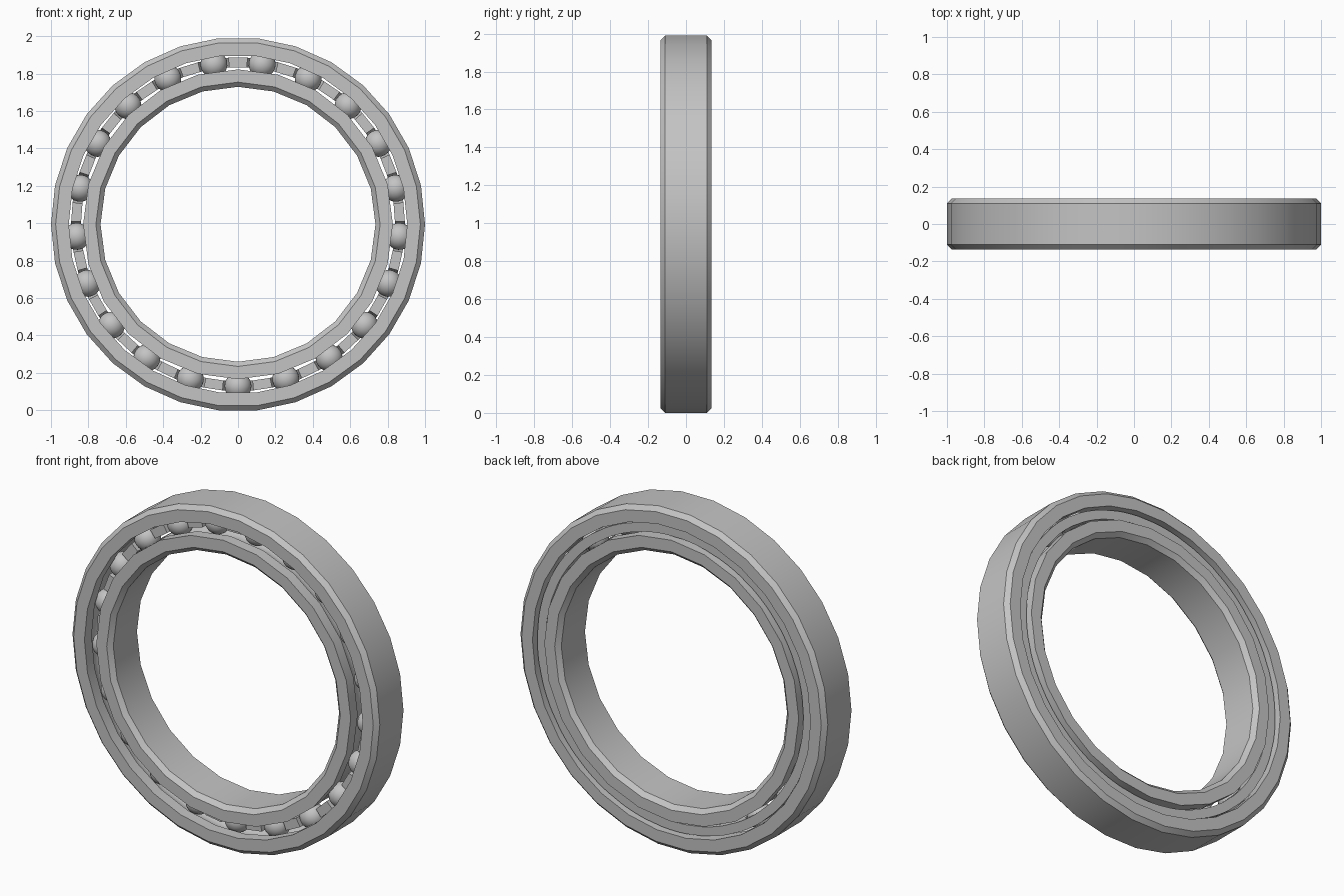
import bpy, bmesh, math
from mathutils import Vector, Matrix

if "Cube" in bpy.data.objects:
    bpy.data.objects.remove(bpy.data.objects["Cube"])

CZ = math.cos(math.pi / 30)      # axis height: outer ring rests on a flat
PITCH, BALL, N_BALLS = 0.865, 0.072, 21
HW, CH = 0.135, 0.025            # half width and chamfer of the rings

steel = bpy.data.materials.new("steel_grey")
steel.diffuse_color = (0.55, 0.55, 0.55, 1)
steel.use_nodes = True
steel.node_tree.nodes["Principled BSDF"].inputs["Base Color"].default_value = steel.diffuse_color


def polar(a, r, y):
    return Vector((r * math.cos(a), y, CZ + r * math.sin(a)))


def finish(name, bm):
    bmesh.ops.recalc_face_normals(bm, faces=bm.faces)
    me = bpy.data.meshes.new(name)
    bm.to_mesh(me)
    bm.free()
    me.materials.append(steel)
    ob = bpy.data.objects.new(name, me)
    bpy.context.collection.objects.link(ob)
    bpy.ops.object.select_all(action='DESELECT')
    ob.select_set(True)
    bpy.context.view_layer.objects.active = ob
    bpy.ops.object.shade_smooth_by_angle(angle=math.radians(30))
    return ob


def loop_sections(name, sections):
    """Bridge a closed series of closed (angle, profile) sections."""
    bm = bmesh.new()
    rows = [[bm.verts.new(polar(a, r, y)) for r, y in prof] for a, prof in sections]
    for i, row in enumerate(rows):
        nxt = rows[(i + 1) % len(rows)]
        for j in range(len(row)):
            k = (j + 1) % len(row)
            bm.faces.new((row[j], row[k], nxt[k], nxt[j]))
    return finish(name, bm)


def ring(name, r_chamfer, r_race, segments):
    """Bearing ring: chamfered on one side, ball groove on the other."""
    s = 1 if r_race > r_chamfer else -1
    g = 0.079
    lim = math.acos(abs(r_race - PITCH) / g)
    groove = []
    for i in range(9):
        t = lim * (1 - i / 4)
        groove.append((PITCH - s * g * math.cos(t), g * math.sin(t)))
    prof = [(r_chamfer, -HW + CH), (r_chamfer, HW - CH), (r_chamfer + s * CH, HW),
            (r_race, HW)] + groove + [(r_race, -HW), (r_chamfer + s * CH, -HW)]
    loop_sections(name, [(2 * math.pi * i / segments, prof) for i in range(segments)])


ring("outer_ring", 1.0, 0.905, 30)
ring("inner_ring", 0.735, 0.828, 24)

# Crown cage: closed at the back, round pockets open to the front
R_IN, R_OUT, FRONT, BACK, POCKET = 0.839, 0.892, -0.04, 0.108, 0.08
sections = []
half = math.asin(POCKET / PITCH)
for b in range(N_BALLS):
    a0 = -math.pi / 2 + 2 * math.pi * b / N_BALLS
    cols = [(-half, FRONT)]
    for i in range(9):
        t = math.pi * (i / 8 - 0.5)
        cols.append((half * math.sin(t), POCKET * math.cos(t)))
    cols.append((half, FRONT))
    for da, y in cols:
        sections.append((a0 + da, [(R_IN, y), (R_OUT, y), (R_OUT, BACK), (R_IN, BACK)]))
loop_sections("ball_cage", sections)

# Balls, one at the very bottom
bm = bmesh.new()
for b in range(N_BALLS):
    a = -math.pi / 2 + 2 * math.pi * b / N_BALLS
    m = Matrix.Translation(polar(a, PITCH, 0)) @ Matrix.Rotation(-a, 4, 'Y')
    bmesh.ops.create_uvsphere(bm, u_segments=16, v_segments=12, radius=BALL, matrix=m)
finish("balls", bm)
